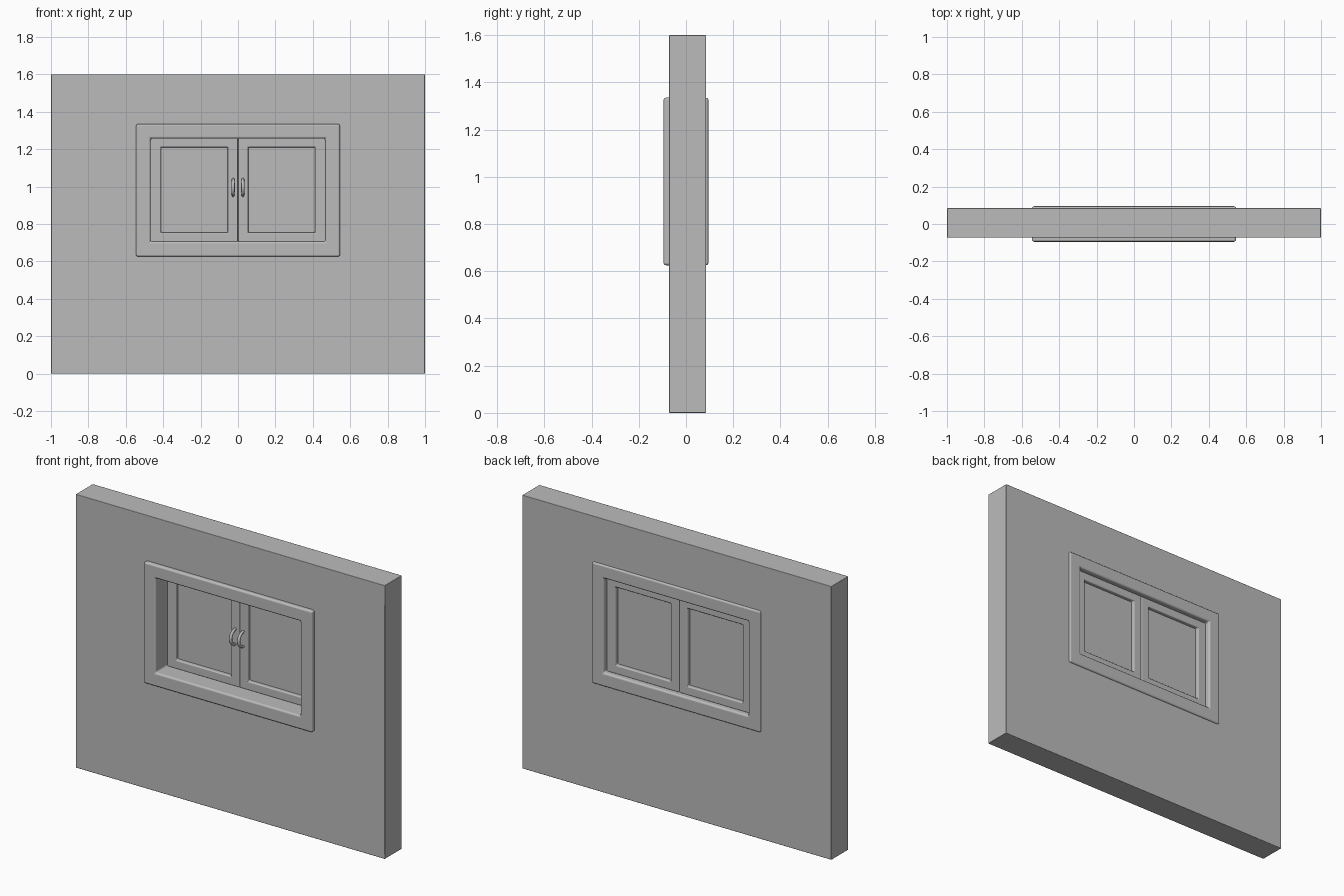
import bpy, math

if "Cube" in bpy.data.objects:
    bpy.data.objects.remove(bpy.data.objects["Cube"], do_unlink=True)

grey = bpy.data.materials.new("plain_grey")
grey.use_nodes = True
colour = (0.5, 0.5, 0.5, 1)
grey.diffuse_color = colour
grey.node_tree.nodes["Principled BSDF"].inputs["Base Color"].default_value = colour


def finish(obj, angle=35):
    bpy.context.collection.objects.link(obj)
    obj.data.materials.append(grey)
    bpy.ops.object.select_all(action="DESELECT")
    obj.select_set(True)
    bpy.context.view_layer.objects.active = obj
    if obj.type == "MESH":
        bpy.ops.object.shade_smooth_by_angle(angle=math.radians(angle))


def ring(name, outer, inner, front, back, bevel, segments=3):
    """Rectangular border; outer and inner are (left, right, bottom, top)."""
    verts = []
    for y in (front, back):
        for l, r, b, t in (outer, inner):
            verts += [(l, y, b), (r, y, b), (r, y, t), (l, y, t)]
    faces = []
    for i in range(4):
        j = (i + 1) % 4
        faces += [(i, j, 4 + j, 4 + i),
                  (8 + j, 8 + i, 12 + i, 12 + j),
                  (j, i, 8 + i, 8 + j),
                  (4 + i, 4 + j, 12 + j, 12 + i)]
    mesh = bpy.data.meshes.new(name)
    mesh.from_pydata(verts, [], faces)
    obj = bpy.data.objects.new(name, mesh)
    finish(obj)
    mod = obj.modifiers.new("rounded_edges", "BEVEL")
    mod.width = bevel
    mod.segments = segments
    mod.limit_method = "ANGLE"
    mod.harden_normals = True
    return obj


def pane(name, l, r, b, t, front, back):
    verts = [(x, y, z) for x in (l, r) for y in (front, back) for z in (b, t)]
    faces = [(0, 1, 3, 2), (4, 6, 7, 5), (0, 4, 5, 1),
             (2, 3, 7, 6), (0, 2, 6, 4), (1, 5, 7, 3)]
    mesh = bpy.data.meshes.new(name)
    mesh.from_pydata(verts, [], faces)
    finish(bpy.data.objects.new(name, mesh))


def handle(name, x, y, bottom, top, bulge):
    curve = bpy.data.curves.new(name, "CURVE")
    curve.dimensions = "3D"
    curve.bevel_depth = 0.009
    curve.bevel_resolution = 3
    curve.use_fill_caps = True
    spline = curve.splines.new("POLY")
    steps = 16
    spline.points.add(steps)
    for i, p in enumerate(spline.points):
        a = math.pi * i / steps
        z = (bottom + top) / 2 - math.cos(a) * (top - bottom) / 2
        p.co = (x, y - bulge * math.sin(a), z, 1)
        p.radius = 0.75 + 0.25 * math.sin(a)
    spline.use_smooth = True
    finish(bpy.data.objects.new(name, curve))


# Wall with its opening
ring("wall", (-1, 1, 0, 1.6), (-0.5, 0.5, 0.67, 1.29), -0.072, 0.085, 0.004, 2)

# Window frame lining the opening and standing proud on both sides
ring("window_frame", (-0.545, 0.545, 0.625, 1.335),
     (-0.467, 0.467, 0.706, 1.257), -0.095, 0.095, 0.011)

# Two hinged sashes with panes and bow handles
for side, s in (("right", -1), ("left", 1)):
    l, r = sorted((s * 0.001, s * 0.469))
    il, ir = sorted((s * 0.055, s * 0.411))
    ring(side + "_sash", (l, r, 0.704, 1.259), (il, ir, 0.755, 1.21),
         0.012, 0.065, 0.006)
    pane(side + "_pane", il - 0.01, ir + 0.01, 0.745, 1.22, 0.034, 0.043)
    handle(side + "_handle", s * 0.026, 0.014, 0.952, 1.04, 0.045)
